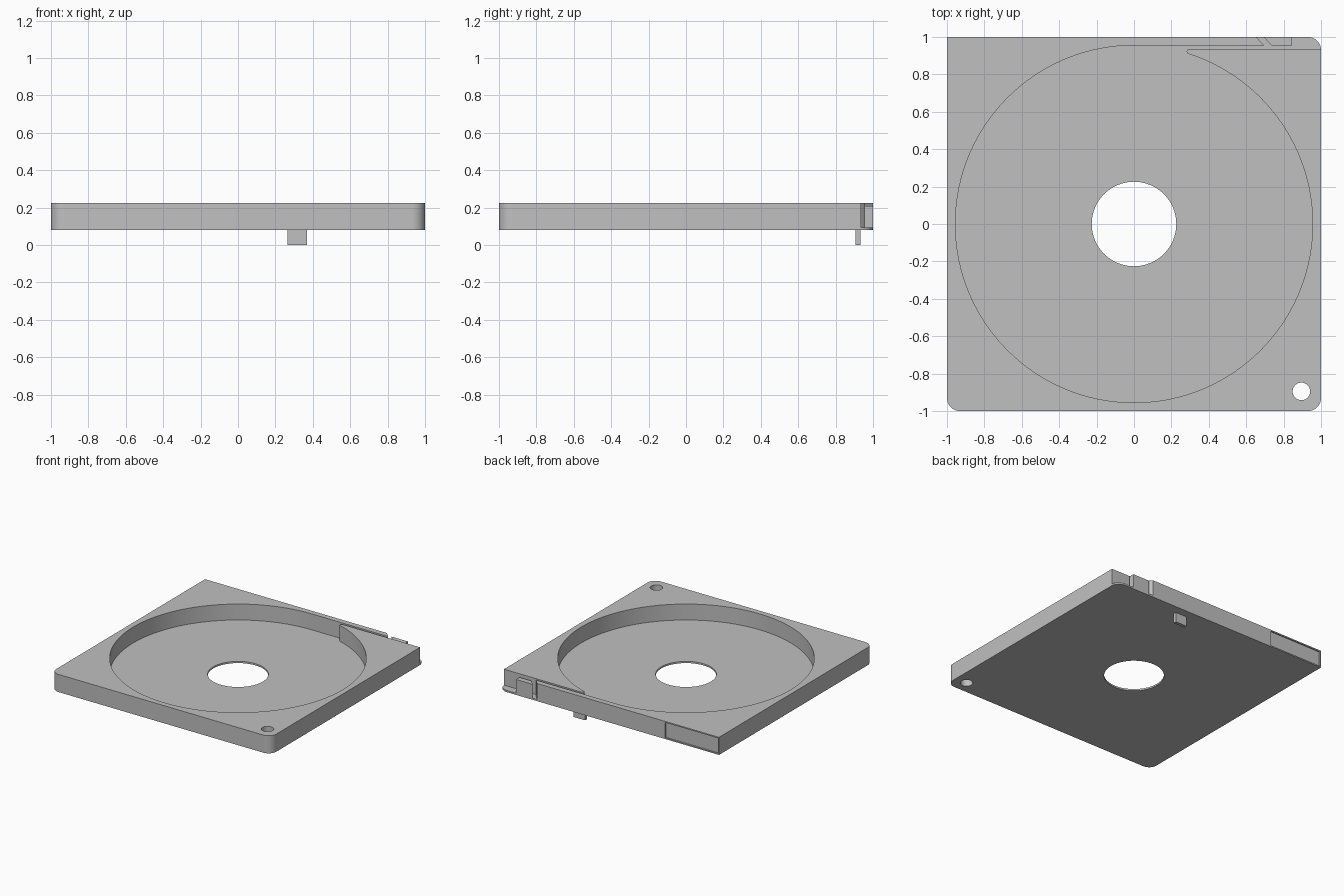
import bpy, bmesh
from math import cos, sin, radians, acos, sqrt, degrees

if "Cube" in bpy.data.objects:
    bpy.data.objects.remove(bpy.data.objects["Cube"])

grey = bpy.data.materials.new("light_grey")
grey.use_nodes = True
colour = (0.53, 0.53, 0.53, 1)
grey.diffuse_color = colour
grey.node_tree.nodes["Principled BSDF"].inputs["Base Color"].default_value = colour

BASE, FLOOR, TOP = 0.08, 0.094, 0.225


def arc(cx, cy, r, a0, a1, n):
    """Points along an arc, angles in degrees."""
    angles = [radians(a0 + (a1 - a0) * i / n) for i in range(n + 1)]
    return [(cx + r * cos(a), cy + r * sin(a)) for a in angles]


def prism(name, outline, z0, z1):
    """Extrude a flat outline from z0 to z1."""
    bm = bmesh.new()
    face = bm.faces.new([bm.verts.new((x, y, z0)) for x, y in outline])
    extruded = bmesh.ops.extrude_face_region(bm, geom=[face], use_keep_orig=True)
    for v in extruded["geom"]:
        if isinstance(v, bmesh.types.BMVert):
            v.co.z = z1
    bmesh.ops.recalc_face_normals(bm, faces=bm.faces)
    mesh = bpy.data.meshes.new(name)
    bm.to_mesh(mesh)
    bm.free()
    mesh.materials.append(grey)
    obj = bpy.data.objects.new(name, mesh)
    bpy.context.collection.objects.link(obj)
    return obj


def rect(x0, x1, y0, y1):
    return [(x0, y0), (x1, y0), (x1, y1), (x0, y1)]


def select_only(obj):
    bpy.ops.object.select_all(action="DESELECT")
    obj.select_set(True)
    bpy.context.view_layer.objects.active = obj


def cut(body, name, outline, z0, z1):
    """Subtract a prism from the body."""
    cutter = prism(name, outline, z0, z1)
    mod = body.modifiers.new(name, "BOOLEAN")
    mod.operation, mod.solver, mod.object = "DIFFERENCE", "EXACT", cutter
    select_only(body)
    bpy.ops.object.modifier_apply(modifier=mod.name)
    bpy.data.objects.remove(cutter)


# Square case: three rounded corners, one sharp corner at the back right
R = 0.07
C = 1 - R
case = prism("case", arc(-C, -C, R, 180, 270, 10) + arc(C, -C, R, 270, 360, 10)
             + arc(C, C, R, 0, 90, 10) + [(-1, 1)], BASE, TOP)

# Round pocket running into the exit channel, past a rounded lip
POCKET, LIP, WALL = 0.955, 0.013, 0.935
lip_y = WALL - LIP
lip_x = sqrt((POCKET + LIP) ** 2 - lip_y ** 2)
lip_angle = degrees(acos(lip_x / (POCKET + LIP)))
pocket = arc(0, 0, POCKET, 90, 360 + lip_angle, 128)
pocket += arc(lip_x, lip_y, LIP, 180 + lip_angle, 90, 10)[1:]
pocket += [(1.1, WALL), (1.1, 1.1), (0.845, 1.1), (0.845, POCKET),
           (0.735, POCKET), (0.6, 1.1), (0.56, 1.1), (0.695, POCKET)]
cut(case, "pocket_cutter", pocket, FLOOR, 0.4)

# Lowered guide block beside the slanted slit
cut(case, "guide_cutter", [(0.727, 0.945), (0.86, 0.945), (0.86, 1.05), (0.627, 1.05)],
    0.207, 0.4)

# Hub hole and corner hole
cut(case, "hub_cutter", arc(0, 0, 0.226, 0, 360, 64)[:-1], -0.1, 0.4)
cut(case, "corner_hole_cutter", arc(0.895, -0.895, 0.047, 0, 360, 32)[:-1], -0.1, 0.4)

# Shallow label recess on the back
cut(case, "recess_cutter", rect(-0.99, -0.51, 0.99, 1.1), BASE + 0.01, TOP - 0.01)

# Peg under the floor
peg = prism("bottom_peg", rect(0.265, 0.37, 0.905, 0.932), 0, BASE)

for obj in (case, peg):
    select_only(obj)
    bpy.ops.object.shade_smooth_by_angle(angle=radians(30))
